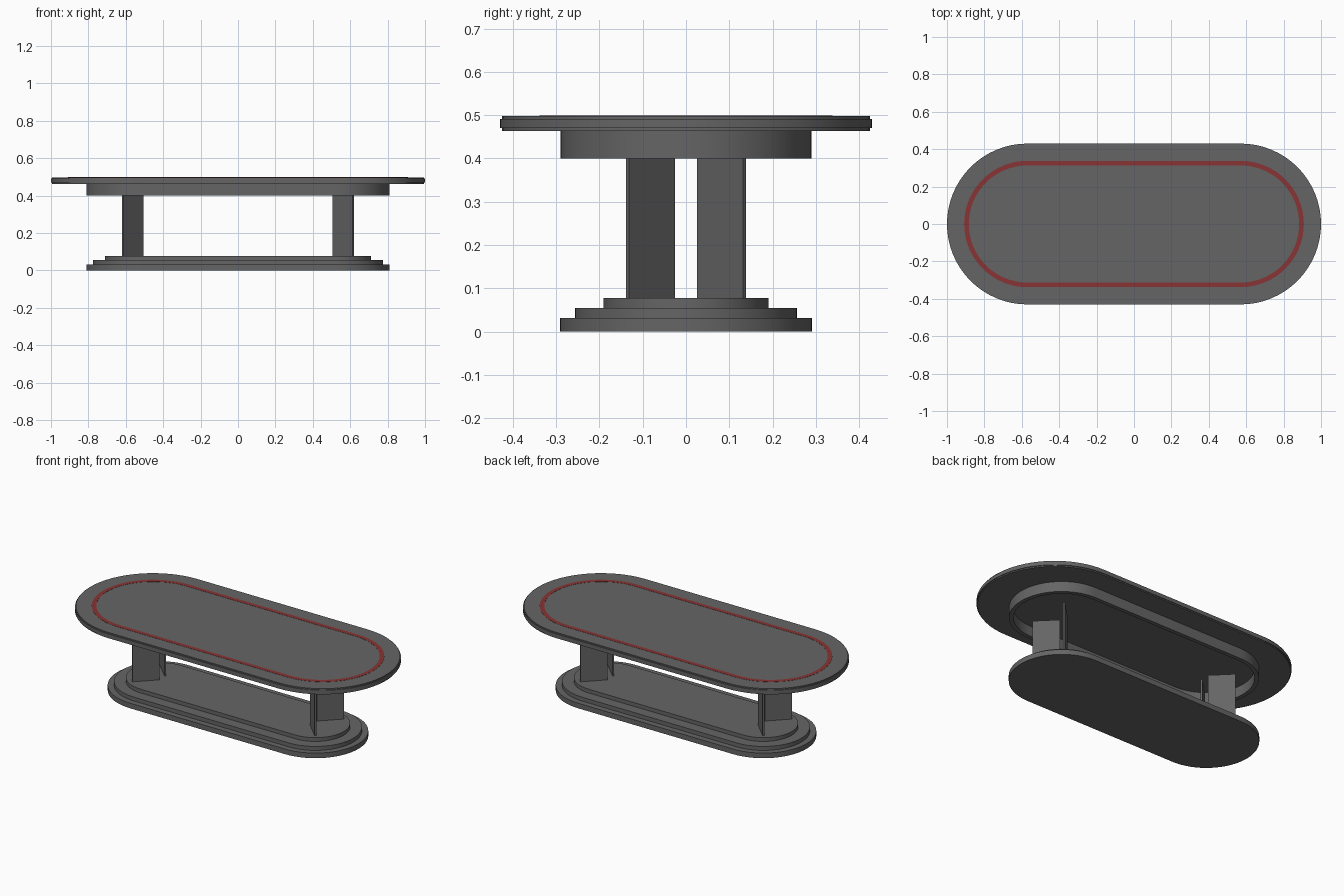
import bpy, bmesh, math

if "Cube" in bpy.data.objects:
    bpy.data.objects.remove(bpy.data.objects["Cube"])

SEG = 32  # segments per rounded end


def material(name, rgb):
    m = bpy.data.materials.new(name)
    m.diffuse_color = (*rgb, 1.0)
    m.use_nodes = True
    m.node_tree.nodes["Principled BSDF"].inputs["Base Color"].default_value = m.diffuse_color
    return m


grey = material("charcoal_grey", (0.13, 0.13, 0.13))
red = material("dark_red", (0.25, 0.035, 0.035))


def finish(name, bm, mat):
    bmesh.ops.recalc_face_normals(bm, faces=bm.faces)
    me = bpy.data.meshes.new(name)
    bm.to_mesh(me)
    bm.free()
    ob = bpy.data.objects.new(name, me)
    bpy.context.collection.objects.link(ob)
    me.materials.append(mat)
    bpy.ops.object.select_all(action='DESELECT')
    ob.select_set(True)
    bpy.context.view_layer.objects.active = ob
    bpy.ops.object.shade_smooth_by_angle(angle=math.radians(30))
    return ob


def loop(bm, half, r, z):
    """Ring of verts in a stadium shape: straight half length plus round ends."""
    pts = []
    for cx, start in ((half, -math.pi / 2), (-half, math.pi / 2)):
        for i in range(SEG + 1):
            a = start + math.pi * i / SEG
            pts.append(bm.verts.new((cx + r * math.cos(a), r * math.sin(a), z)))
    return pts


def bridge(bm, a, b):
    n = len(a)
    for i in range(n):
        j = (i + 1) % n
        bm.faces.new((a[i], a[j], b[j], b[i]))


def stadium(name, half, profile, mat, closed=False):
    """Sweep (radius, z) profile round a stadium; cap the ends or close the tube."""
    bm = bmesh.new()
    loops = [loop(bm, half, r, z) for r, z in profile]
    for a, b in zip(loops, loops[1:]):
        bridge(bm, a, b)
    if closed:
        bridge(bm, loops[-1], loops[0])
    else:
        bm.faces.new(loops[0])
        bm.faces.new(loops[-1])
    return finish(name, bm, mat)


# Stepped base plinth
stadium("base_plinth", 0.52, [(0.291, 0), (0.291, 0.031), (0.256, 0.031),
                              (0.256, 0.055), (0.191, 0.055), (0.191, 0.078)], grey)

# Table top with a slightly proud middle band
stadium("table_top", 0.57, [(0.425, 0.463), (0.425, 0.470), (0.43, 0.470),
                            (0.43, 0.491), (0.425, 0.491), (0.425, 0.498)], grey)

# Hollow apron under the top
stadium("apron", 0.52, [(0.29, 0.40), (0.29, 0.464), (0.265, 0.464), (0.265, 0.40)],
        grey, closed=True)

# Thin red inlay ring on the top
stadium("inlay_ring", 0.57, [(0.338, 0.497), (0.338, 0.499), (0.313, 0.499), (0.313, 0.497)],
        red, closed=True)

# Diagonal leg plates: a pair at each end, opening outwards
for sx, xn in ((-1, "left"), (1, "right")):
    for sy, yn in ((-1, "front"), (1, "back")):
        bm = bmesh.new()
        bmesh.ops.create_cube(bm, size=1)
        bmesh.ops.scale(bm, vec=(0.151, 0.010, 0.324), verts=bm.verts)
        ob = finish(f"leg_plate_{xn}_{yn}", bm, grey)
        ob.location = (sx * 0.562, sy * 0.082, 0.239)
        ob.rotation_euler.z = sx * sy * math.pi / 4
